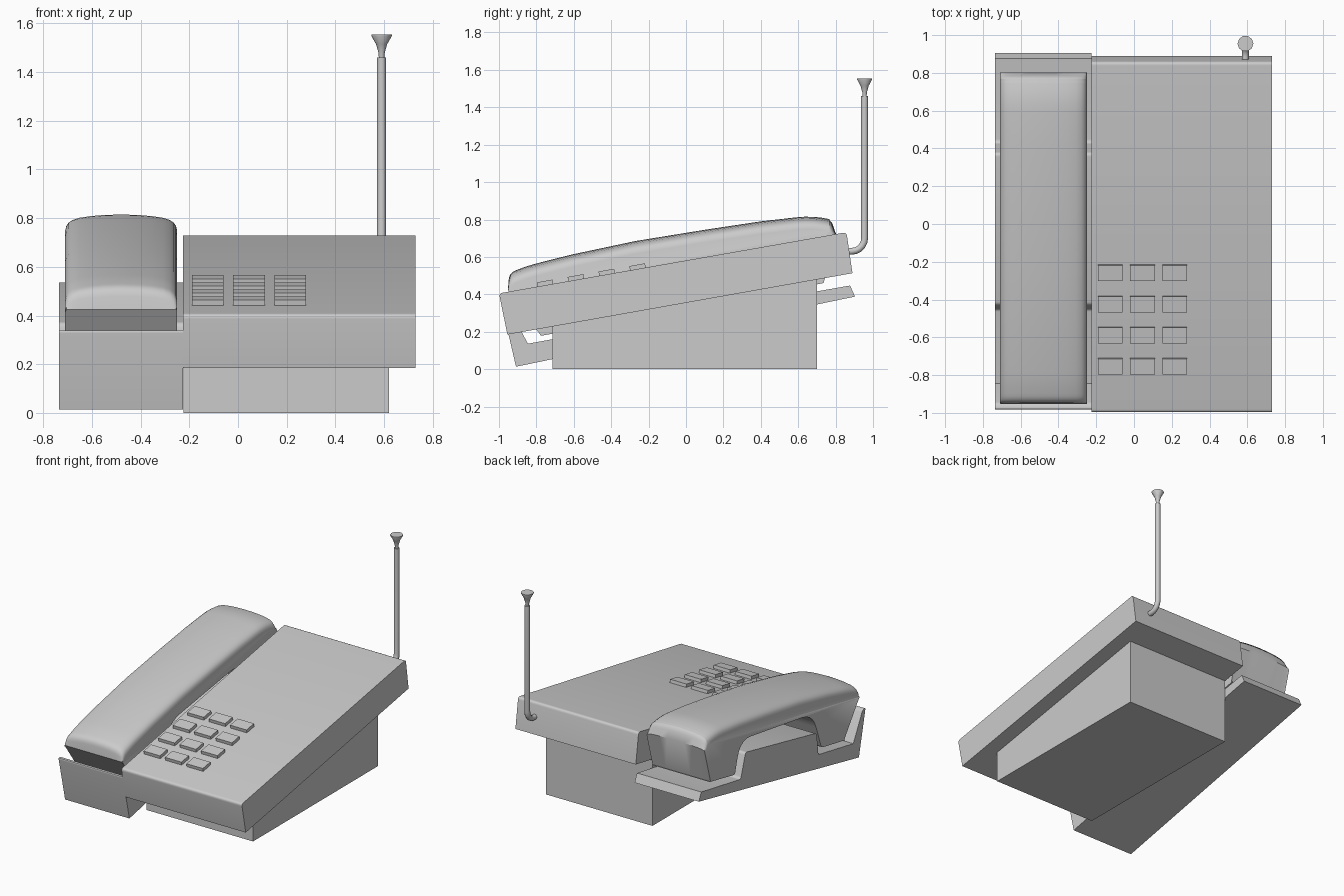
import bpy, bmesh, math
from mathutils import Vector, Matrix

cube = bpy.data.objects.get("Cube")
if cube:
    bpy.data.objects.remove(cube, do_unlink=True)

grey = bpy.data.materials.new("light grey plastic")
grey.use_nodes = True
grey.diffuse_color = (0.6, 0.6, 0.6, 1)
grey.node_tree.nodes["Principled BSDF"].inputs["Base Color"].default_value = grey.diffuse_color


def finish(name, bm, angle=35):
    bmesh.ops.recalc_face_normals(bm, faces=bm.faces)
    mesh = bpy.data.meshes.new(name)
    bm.to_mesh(mesh)
    bm.free()
    mesh.materials.append(grey)
    ob = bpy.data.objects.new(name, mesh)
    bpy.context.collection.objects.link(ob)
    bpy.ops.object.select_all(action="DESELECT")
    ob.select_set(True)
    bpy.context.view_layer.objects.active = ob
    bpy.ops.object.shade_smooth_by_angle(angle=math.radians(angle))
    return ob


def rounded(points, steps=4):
    """Outline from (a, b) corners; a third value rounds that corner by that reach."""
    out = []
    for i, p in enumerate(points):
        c = Vector(p[:2])
        if len(p) == 2:
            out.append(c)
            continue
        prev, nxt = Vector(points[i - 1][:2]), Vector(points[(i + 1) % len(points)][:2])
        a = c + (prev - c).normalized() * p[2]
        b = c + (nxt - c).normalized() * p[2]
        for s in range(steps + 1):
            t = s / steps
            out.append(a * (1 - t) ** 2 + c * 2 * t * (1 - t) + b * t * t)
    return out


def prism(name, outline, stations, drop=None):
    """Sweep a (y, z) outline along x; drop(x, index) lowers individual points."""
    bm = bmesh.new()
    rings = [[bm.verts.new((x, p.x, p.y - (drop(x, i) if drop else 0)))
              for i, p in enumerate(outline)] for x in stations]
    n = len(outline)
    for r0, r1 in zip(rings, rings[1:]):
        for i in range(n):
            j = (i + 1) % n
            bm.faces.new((r0[i], r0[j], r1[j], r1[i]))
    bm.faces.new(rings[0])
    bm.faces.new(rings[-1])
    return finish(name, bm)


# Sloping main housing and the pedestal under it
prism("housing", rounded([(-1, 0.405, 0.02), (0.858, 0.732, 0.02), (0.89, 0.513), (-0.955, 0.185)]),
      [-0.225, 0.73])
prism("pedestal", rounded([(-0.715, 0), (0.7, 0), (0.7, 0.49), (-0.715, 0.24)]), [-0.224, 0.62])

# Cradle tray with front lip and raised middle
prism("cradle", rounded([
    (-0.909, 0.013), (0.904, 0.388), (0.877, 0.447), (0.43, 0.368, 0.02), (0.375, 0.54, 0.02),
    (-0.43, 0.37, 0.02), (-0.45, 0.208, 0.015), (-0.845, 0.136), (-0.877, 0.195),
    (-0.95, 0.335, 0.015), (-0.985, 0.342, 0.015)]), [-0.735, -0.225])

# Handset: domed top outline, then the arched underside
top = rounded([(-0.952, 0.425), (-0.945, 0.515, 0.035), (-0.84, 0.555, 0.06), (-0.6, 0.615),
               (-0.27, 0.685), (0.1, 0.745), (0.4, 0.79), (0.68, 0.822, 0.09),
               (0.775, 0.8, 0.03), (0.803, 0.72)])
under = rounded([(0.76, 0.465, 0.025), (0.46, 0.405, 0.02), (0.4, 0.63, 0.12),
                 (-0.42, 0.505, 0.12), (-0.52, 0.225, 0.02), (-0.81, 0.172, 0.035)], 5)
mid_x, half = -0.48, 0.23


def dome(x, i):
    if i == 0 or i >= len(top):
        return 0
    u = abs(x - mid_x) / half
    low = 0.022 * u ** 2 + 0.045 * (1 - math.sqrt(max(0, 1 - u ** 10)))
    return low * (0.3 if i == len(top) - 1 else 1)


steps = [0, 0.3, 0.55, 0.75, 0.87, 0.94, 0.98, 1]
prism("handset", top + under,
      [mid_x - half * s for s in reversed(steps)] + [mid_x + half * s for s in steps[1:]], dome)

# Keypad
tilt = math.atan(0.176)
for row in range(4):
    for col in range(3):
        x, y = -0.125 + 0.17 * col, -0.753 + 0.165 * row
        z = 0.405 + 0.176 * (y + 1)
        bm = bmesh.new()
        bmesh.ops.create_cube(bm, size=1, matrix=Matrix.Translation((x, y, z + 0.005))
                              @ Matrix.Rotation(tilt, 4, "X") @ Matrix.Diagonal((0.13, 0.085, 0.036, 1)))
        finish(f"key_{row + 1}_{col + 1}", bm)


def tube(name, rings, sides=10):
    """Skin of circles given as (centre, tilt about x, radius)."""
    bm = bmesh.new()
    loops = []
    for centre, lean, radius in rings:
        m = Matrix.Translation(centre) @ Matrix.Rotation(lean, 4, "X")
        loops.append([bm.verts.new(m @ Vector((radius * math.cos(a), radius * math.sin(a), 0)))
                      for a in (2 * math.pi * k / sides for k in range(sides))])
    for l0, l1 in zip(loops, loops[1:]):
        for k in range(sides):
            j = (k + 1) % sides
            bm.faces.new((l0[k], l0[j], l1[j], l1[k]))
    bm.faces.new(loops[0])
    bm.faces.new(loops[-1])
    return finish(name, bm, 40)


# Antenna: bent rod out of the back, then a flared tip
ax, ay, bend, r = 0.59, 0.955, 0.07, 0.019
rod = [((ax, 0.85, 0.63), -math.pi / 2, r)]
for k in range(6):
    a = math.pi / 2 * k / 5
    rod.append(((ax, ay - bend + bend * math.sin(a), 0.63 + bend * (1 - math.cos(a))),
                a - math.pi / 2, r))
rod.append(((ax, ay, 1.46), 0, r))
tube("antenna_rod", rod)
tube("antenna_tip", [((ax, ay, z), 0, rad) for z, rad in
                     [(1.455, 0.011), (1.48, 0.013), (1.515, 0.023), (1.548, 0.042), (1.555, 0.042)]])
